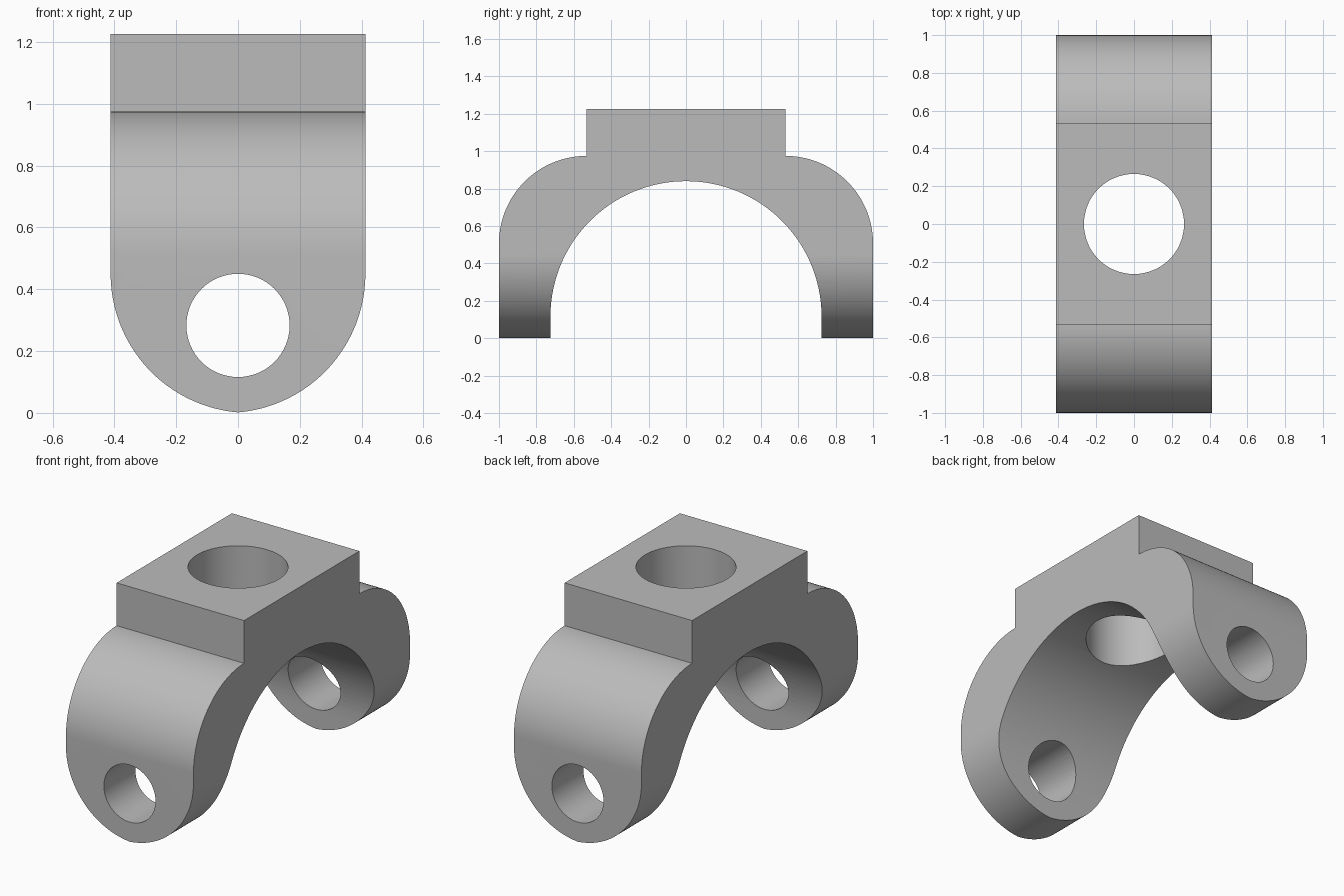
import bpy, bmesh
from math import sin, cos, pi, asin
from mathutils import Vector

cube = bpy.data.objects.get("Cube")
if cube:
    bpy.data.objects.remove(cube, do_unlink=True)

HALF_W, TOP, STEP, BLOCK = 0.412, 1.225, 0.975, 0.532

grey = bpy.data.materials.new("plain grey")
grey.use_nodes = True
grey.diffuse_color = (0.5, 0.5, 0.5, 1)
grey.node_tree.nodes["Principled BSDF"].inputs["Base Color"].default_value = (0.5, 0.5, 0.5, 1)


def arc(cx, cz, rx, rz, a0, a1, n):
    return [(cx + rx * cos(a0 + (a1 - a0) * i / n),
             cz + rz * sin(a0 + (a1 - a0) * i / n)) for i in range(n + 1)]


def prism(name, outline, place, depth):
    """Extrude a closed outline; place() maps its 2D points into space."""
    bm = bmesh.new()
    face = bm.faces.new([bm.verts.new(place(u, v)) for u, v in outline])
    new = bmesh.ops.extrude_face_region(bm, geom=[face])["geom"]
    bmesh.ops.translate(bm, vec=Vector(depth),
                        verts=[g for g in new if isinstance(g, bmesh.types.BMVert)])
    bmesh.ops.recalc_face_normals(bm, faces=bm.faces)
    mesh = bpy.data.meshes.new(name)
    bm.to_mesh(mesh)
    bm.free()
    mesh.materials.append(grey)
    ob = bpy.data.objects.new(name, mesh)
    bpy.context.collection.objects.link(ob)
    return ob


# Arched body with rounded shoulders and a raised block, as a side profile
shoulder = arc(BLOCK, STEP - 0.468, 1 - BLOCK, 0.468, 0, pi / 2, 32)
half = [(1, 0)] + shoulder + [(BLOCK, TOP)]
outer = half + [(-y, z) for y, z in reversed(half)]
inner = [(-0.725, 0)] + arc(0, 0.115, 0.725, 0.725, pi, 0, 72) + [(0.725, 0)]
bracket = prism("bracket", outer + inner,
                lambda u, v: (-HALF_W, u, v), (2 * HALF_W, 0, 0))

# Rounded leg silhouette: two arcs meeting in a slight point at the bottom
R = 0.45
side = arc(HALF_W - R, R, R, R, 0, -pi / 2 + asin((R - HALF_W) / R), 36)
side[-1] = (0, side[-1][1])
silhouette = [(HALF_W + 0.1, 2), (HALF_W + 0.1, R)] + side
silhouette += [(-x, z) for x, z in reversed(silhouette[:-1])]
leg_shape = prism("leg_shape_cutter", silhouette,
                  lambda u, v: (u, -1.2, v), (0, 2.4, 0))

# Cross bore through both legs and vertical bore through the block
leg_bore = prism("leg_bore_cutter", arc(0, 0.283, 0.167, 0.167, 0, 2 * pi, 64)[:-1],
                 lambda u, v: (u, -1.3, v), (0, 2.6, 0))
top_bore = prism("top_bore_cutter", arc(0, 0, 0.265, 0.265, 0, 2 * pi, 64)[:-1],
                 lambda u, v: (u, v, 0.5), (0, 0, 1))

for cutter, operation in ((leg_shape, "INTERSECT"), (leg_bore, "DIFFERENCE"),
                          (top_bore, "DIFFERENCE")):
    mod = bracket.modifiers.new(cutter.name, "BOOLEAN")
    mod.operation = operation
    mod.solver = "EXACT"
    mod.object = cutter
    bpy.context.view_layer.objects.active = bracket
    bpy.ops.object.modifier_apply(modifier=mod.name)
    bpy.data.objects.remove(cutter, do_unlink=True)

# Smooth curved walls, crisp edges
bpy.ops.object.select_all(action="DESELECT")
bracket.select_set(True)
bpy.context.view_layer.objects.active = bracket
bpy.ops.object.shade_smooth_by_angle(angle=pi / 6)
